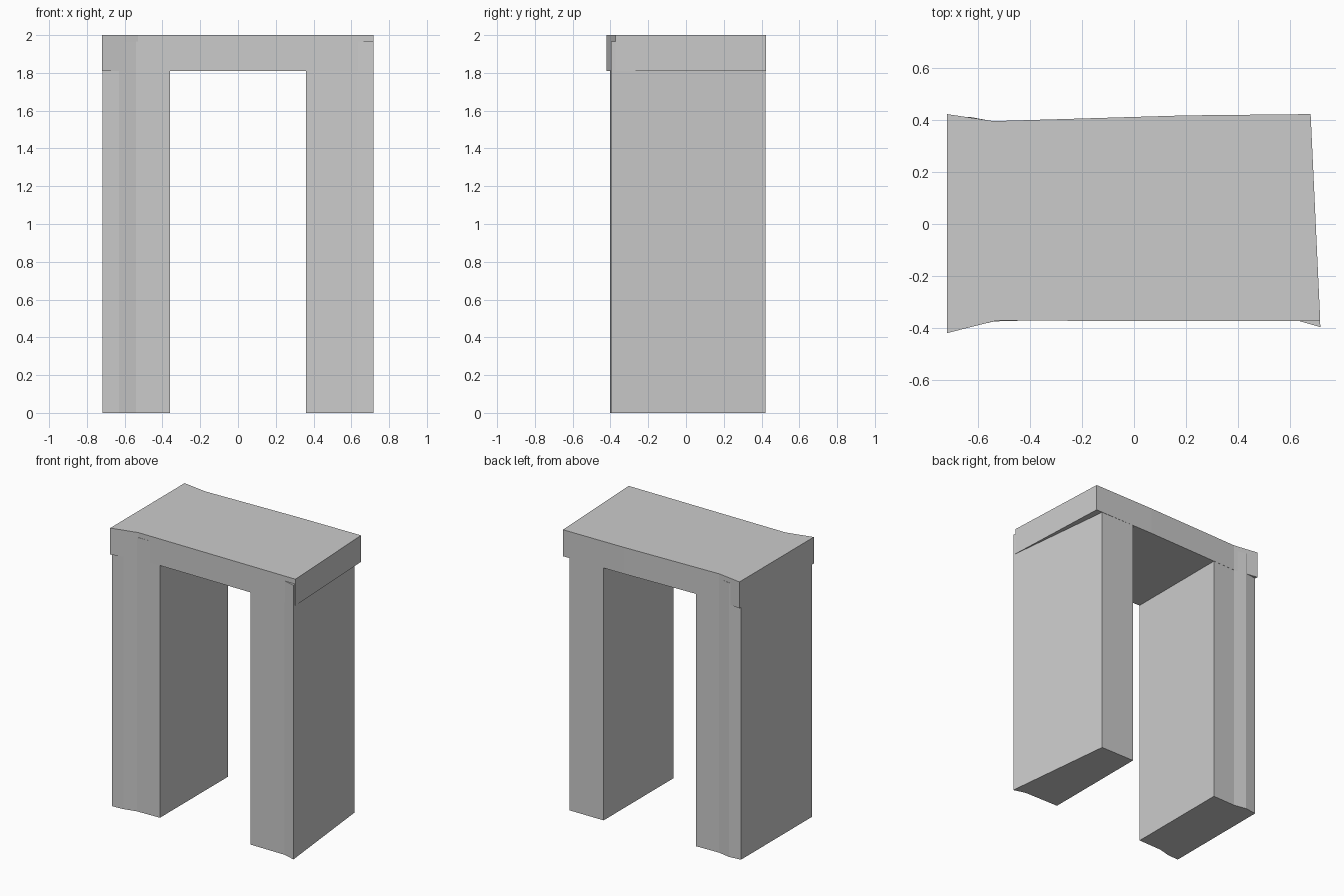
import bpy
import bmesh

cube = bpy.data.objects.get("Cube")
if cube:
    bpy.data.objects.remove(cube, do_unlink=True)

# One plain stone colour
stone = bpy.data.materials.new("stone_grey")
stone.use_nodes = True
grey = (0.6, 0.6, 0.6, 1.0)
stone.diffuse_color = grey
stone.node_tree.nodes["Principled BSDF"].inputs["Base Color"].default_value = grey


def slab(name, outline, bottom, top):
    """Extrude a plan outline (counter-clockwise) between two heights."""
    bm = bmesh.new()
    base = bm.faces.new([bm.verts.new((x, y, bottom)) for x, y in outline])
    grown = bmesh.ops.extrude_face_region(bm, geom=[base], use_keep_orig=True)
    for v in grown["geom"]:
        if isinstance(v, bmesh.types.BMVert):
            v.co.z = top
    bmesh.ops.recalc_face_normals(bm, faces=bm.faces)
    mesh = bpy.data.meshes.new(name)
    bm.to_mesh(mesh)
    bm.free()
    mesh.materials.append(stone)
    obj = bpy.data.objects.new(name, mesh)
    bpy.context.collection.objects.link(obj)
    return obj


# Lintel with flared right end and slightly slanted left end
slab("lintel", [
    (-0.72, -0.42), (-0.53, -0.372), (0.717, -0.374),
    (0.68, 0.423), (0.2, 0.418), (-0.54, 0.396), (-0.72, 0.423),
], 1.81, 2.0)

# Pillars rise into the lintel, their worn corners standing just proud of it
slab("right_pillar", [
    (-0.718, -0.403), (-0.63, -0.397), (-0.54, -0.375), (-0.36, -0.37),
    (-0.36, 0.4), (-0.54, 0.395), (-0.63, 0.412), (-0.718, 0.402),
], 0.0, 1.965)
slab("left_pillar", [
    (0.36, -0.37), (0.63, -0.372), (0.718, -0.397),
    (0.63, 0.42), (0.36, 0.419),
], 0.0, 1.965)
